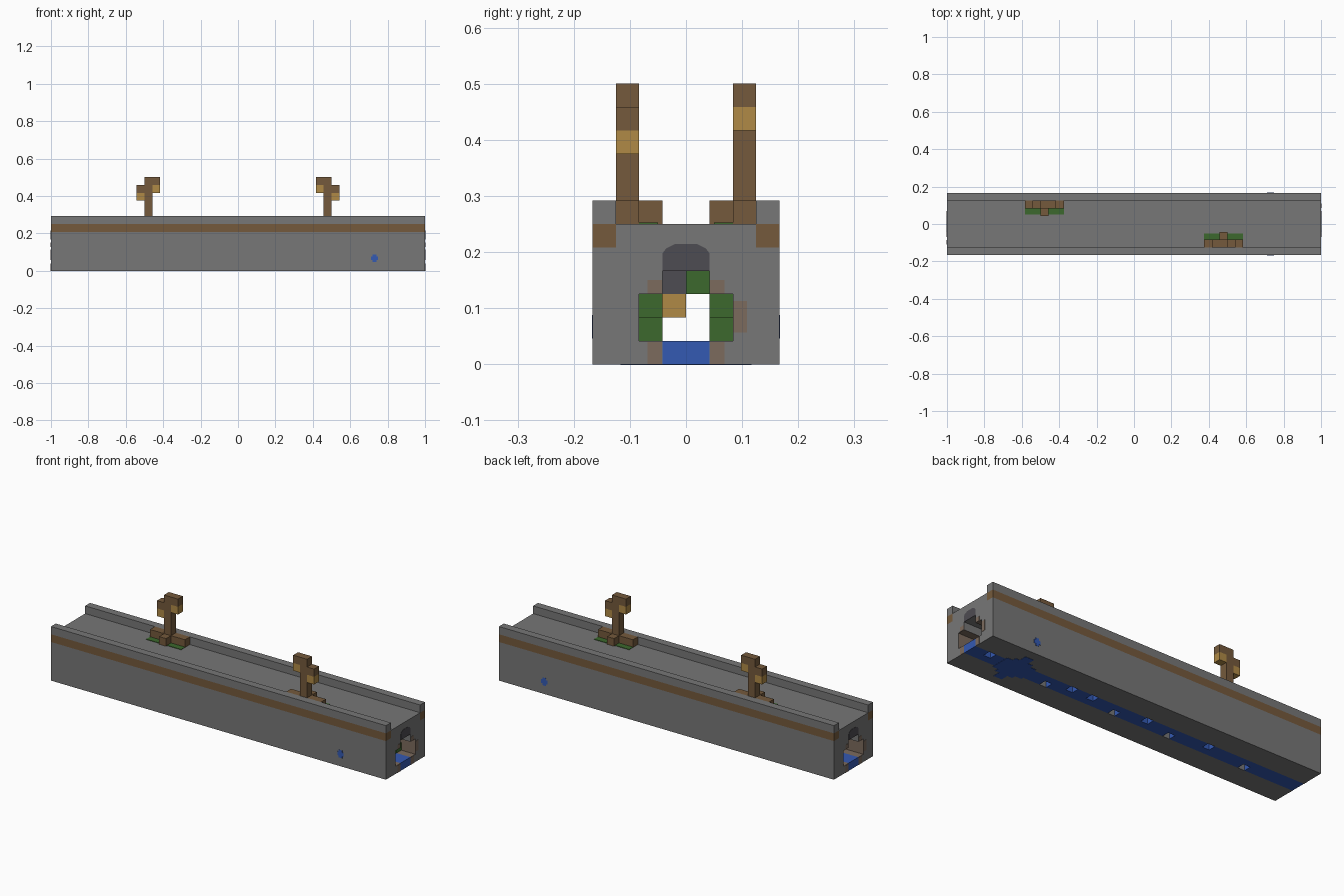
import bpy

U = 2 / 48  # one block
if "Cube" in bpy.data.objects:
    bpy.data.objects.remove(bpy.data.objects["Cube"], do_unlink=True)


def material(name, *rgb):
    m = bpy.data.materials.new(name)
    m.use_nodes = True
    col = (*rgb, 1)
    m.diffuse_color = col
    m.node_tree.nodes["Principled BSDF"].inputs["Base Color"].default_value = col
    return m


stone = material("stone grey", .184, .184, .184)
wood = material("brown timber", .178, .102, .045)
glow = material("amber lamp", .434, .254, .061)
moss = material("moss green", .045, .140, .026)
water = material("water blue", .034, .100, .445)
dark = material("dark stone", .076, .072, .084)
stain = material("muddy stone", .2, .145, .11)


def build(name, verts, faces, *mats):
    mesh = bpy.data.meshes.new(name)
    mesh.from_pydata([[c * U for c in v] for v in verts], [], faces)
    obj = bpy.data.objects.new(name, mesh)
    bpy.context.collection.objects.link(obj)
    for m in mats:
        mesh.materials.append(m)
    return obj


def extrude(name, profile, x0, x1, *mats):
    """Extrude a counter-clockwise (y, z) outline along x."""
    n = len(profile)
    verts = [(x, y, z) for x in (x0, x1) for y, z in profile]
    faces = [(i, n + i, n + (i + 1) % n, (i + 1) % n)[::-1] for i in range(n)]
    faces += [tuple(range(n))[::-1], tuple(range(n, 2 * n))]
    return build(name, verts, faces, *mats)


def box(name, x, y, z, mat, turn=1):
    """Block between ranges, turn=-1 spins it half a turn about z."""
    x, y = sorted(turn * c for c in x), sorted(turn * c for c in y)
    outline = [(y[0], z[0]), (y[1], z[0]), (y[1], z[1]), (y[0], z[1])]
    return extrude(name, outline, x[0], x[1], mat)


# Bridge body with walkway, parapets, beam notches and a tunnel
half = [(1, 0), (4, 0), (4, 5), (3, 5), (3, 6)]
tunnel = [(1, 4), (1, 3), (2, 3), (2, 1), (1, 1)]
outline = tunnel + half
outline += [(-y, z) for y, z in reversed(outline)]
body = extrude("bridge_body", outline, -24, 24, stone, stain)
for f in body.data.polygons:
    c = f.center / U
    inner = abs(c.x) < 1 and abs(c.y) < 2.5 and .5 < c.z < 3.5
    f.material_index = int(inner)

for s in (-1, 1):
    side = "left" if s > 0 else "right"
    box(side + "_beam", (-24, 24), (3 * s, 4 * s), (5, 6), wood)
    box(side + "_parapet", (-24, 24), (3 * s, 4 * s), (6, 7), stone)

# Water channel with staggered gaps in its bed
gaps = {21: 0, 12: -1, 9: 0, 6: 0, 2: -1, -2: 0, -6: -1, -11: 0, -17: -1}
for y in (-1, 0):
    start = -24
    for x in sorted(g for g in gaps if gaps[g] == y) + [24]:
        box("water_run", (start, x), (y, y + 1), (0, 1), water)
        start = x + 1

# Moss clumps on the ledges and ceiling
for x in (-20, -13, -4, 5, 14, 20):
    for s in (-1, 1):
        box("ledge_moss", (x + s, x + s + 1), (s, 2 * s), (1, 3 if x % 2 else 2), moss)
for turn in (-1, 1):
    box("ledge_moss_tall", (15, 17), (1, 2), (1, 3), moss, turn)
    box("ledge_moss_tall", (18, 19), (-2, -1), (1, 3), moss, turn)
    box("hanging_moss", (11, 12), (0, 1), (3, 4), moss, turn)
# Lantern hanging in the tunnel
box("lantern_bracket", (8, 9), (-1, 0), (3, 4), dark)
box("tunnel_lantern", (8, 9), (-1, 0), (2, 3), glow)
box("back_bracket", (-9, -8), (0, 1), (3, 4), dark)

T = .06  # paint plate thickness
# Painted arch and mud stains on both ends
for turn in (-1, 1):
    face = (24 - T, 24 + T / 2)
    arch = [(-1, 4), (1, 4), (1, 4.75), (.85, 4.95), (.45, 5.15),
            (-.45, 5.15), (-.85, 4.95), (-1, 4.75)]
    a, b = sorted(turn * c for c in face)
    extrude("painted_arch", arch, a, b, dark)
    for s in (-1, 1):
        box("low_stain", face, (1.02 * s, 1.65 * s), (0, .95), stain, turn)
        box("upper_stain", face, (1.02 * s, 1.65 * s), (3.02, 3.6), stain, turn)
    box("round_stain", face, (2.03, 2.6), (1.35, 2.7), stain, turn)

# Leak marks on both long sides and underneath
for s in (-1, 1):
    wall = (4 * s - T / 2, 4 * s + T / 2)
    box("leak_mark", (17.05, 17.95), (wall[0], wall[1]), (1.35, 1.85), water)
    box("leak_mark_upright", (17.25, 17.75), (wall[0], wall[1]), (1.1, 2.1), water)
bed = (-T / 2, T / 2)
box("leak_pool", (16.3, 18.8), (-1.8, 1.8), bed, water)
box("leak_pool_arm", (17, 18.2), (-2.8, 2.8), bed, water)
box("leak_pool_spread", (15.4, 19.6), (-1.3, 1.3), bed, water)

# Two lamp posts, the second spun half a turn
for t in (1, -1):
    box("lamp_post", (-12, -11), (2, 3), (6, 12), wood, t)
    box("lamp_cap", (-11, -10), (2, 3), (11, 12), wood, t)
    box("lamp_arm", (-13, -12), (2, 3), (10, 11), wood, t)
    box("upper_lamp", (-11, -10), (2, 3), (10, 11), glow, t)
    box("lower_lamp", (-13, -12), (2, 3), (9, 10), glow, t)
    box("post_foot", (-12, -11), (1, 2), (6, 7), wood, t)
    for x in ((-14, -12), (-11, -9)):
        box("post_base", x, (2, 3), (6, 7), wood, t)
        box("moss_mat", x, (1.2, 2), (6, 6.06), moss, t)
